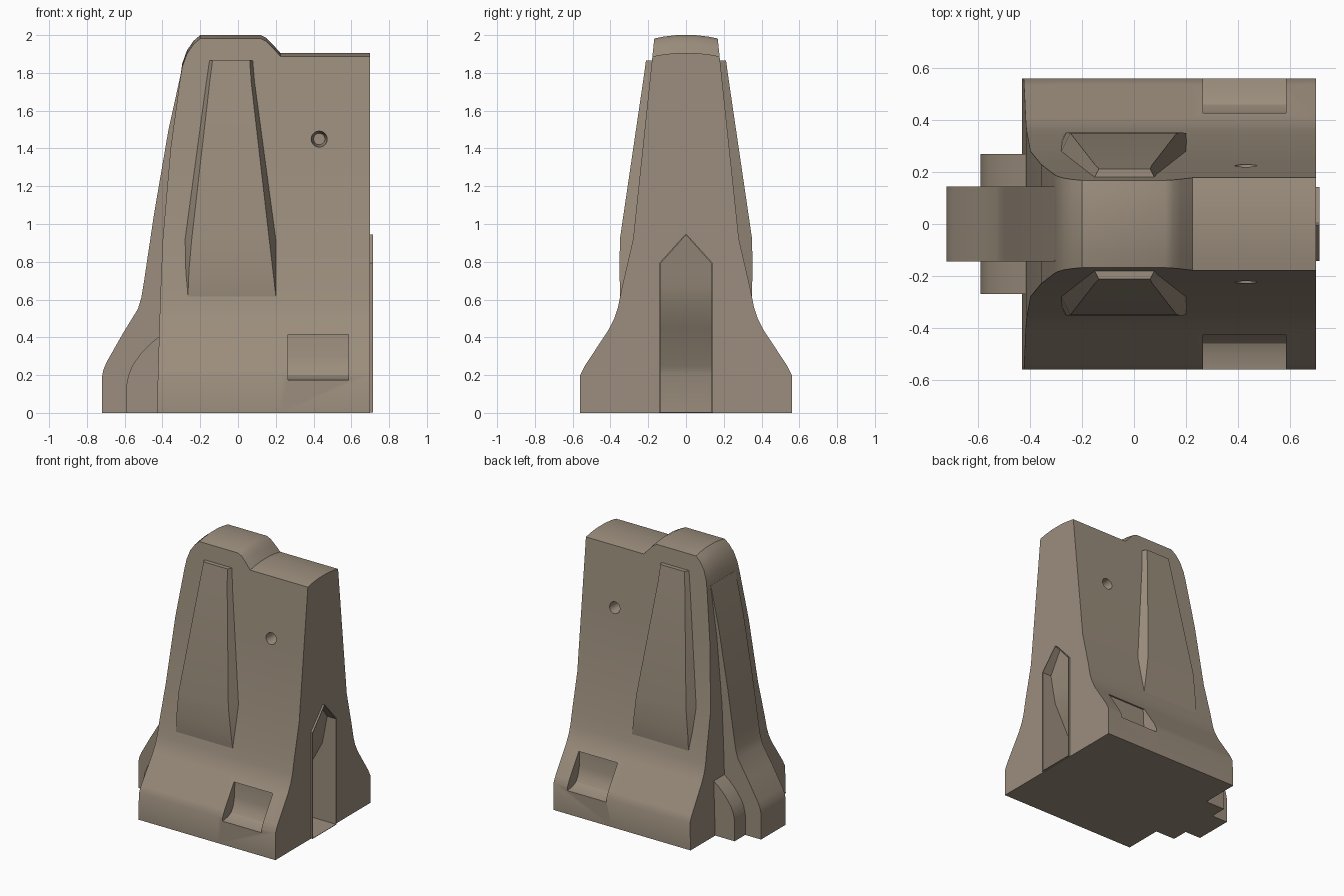
import bpy, bmesh, math

cube = bpy.data.objects.get("Cube")
if cube:
    bpy.data.objects.remove(cube, do_unlink=True)

concrete = bpy.data.materials.new("warm grey concrete")
concrete.use_nodes = True
COLOUR = (0.33, 0.27, 0.205, 1)
concrete.diffuse_color = COLOUR
concrete.node_tree.nodes["Principled BSDF"].inputs["Base Color"].default_value = COLOUR


def loft(name, rings):
    """Skin equal rings of points; mirrored points pair up to form the end caps."""
    bm = bmesh.new()
    rows = [[bm.verts.new(p) for p in ring] for ring in rings]
    n = len(rows[0])
    for a, b in zip(rows, rows[1:]):
        for i in range(n):
            j = (i + 1) % n
            bm.faces.new((a[i], a[j], b[j], b[i]))
    for row in (rows[0], rows[-1]):
        for i in range(n // 2 - 1):
            bm.faces.new((row[i], row[i + 1], row[n - 2 - i], row[n - 1 - i]))
    bmesh.ops.recalc_face_normals(bm, faces=bm.faces)
    mesh = bpy.data.meshes.new(name)
    bm.to_mesh(mesh)
    bm.free()
    mesh.materials.append(concrete)
    obj = bpy.data.objects.new(name, mesh)
    bpy.context.collection.objects.link(obj)
    return obj


def stack(name, levels):
    """Solid from rectangles (z, x0, x1, y0, y1) stacked upward."""
    return loft(name, [[(x0, y0, z), (x1, y0, z), (x1, y1, z), (x0, y1, z)]
                       for z, x0, x1, y0, y1 in levels])


def activate(obj):
    bpy.ops.object.select_all(action='DESELECT')
    obj.select_set(True)
    bpy.context.view_layer.objects.active = obj


def combine(target, tool, operation):
    mod = target.modifiers.new("cut", 'BOOLEAN')
    mod.operation, mod.object, mod.solver = operation, tool, 'EXACT'
    tool.hide_render = True
    activate(target)
    bpy.ops.object.modifier_apply(modifier=mod.name)
    bpy.data.objects.remove(tool, do_unlink=True)


def interp(table, z):
    for (z0, v0), (z1, v1) in zip(table, table[1:]):
        if z <= z1:
            return v0 + (v1 - v0) * (z - z0) / (z1 - z0)
    return table[-1][1]


# Half width and leaning end of the wall, by height
HALF = [(0, .56), (.2, .56), (.25, .535), (.44, .41), (.5, .38), (.56, .36),
        (.66, .34), (.92, .28), (2, .166)]
LEAN = [(0, -.43), (.6, -.412), (1, -.395), (1.4, -.357), (1.78, -.305), (2, -.27)]
# Top outline of the wall: x and height
TOP = [(-.305, 1.78), (-.295, 1.85), (-.27, 1.92), (-.235, 1.97), (-.2, 2), (.12, 2),
       (.15, 1.985), (.18, 1.955), (.225, 1.905), (.70, 1.905)]


def wall_ring(k, x, top):
    edge = top - .018
    side = [(interp(HALF, z), z) for z in [h[0] for h in HALF[:-1]] + [1.4, edge]]
    w = side[-1][0]
    crown = [(w * .7, top - .008), (w * .3, top)]
    half = side + crown
    pts = half + [(-y, z) for y, z in reversed(half)]
    return [(interp(LEAN, z) if k == 0 else x, y, z) for y, z in pts]


wall = loft("wall_body", [wall_ring(k, x, t) for k, (x, t) in enumerate(TOP)])

# Pointed joint socket with a thin raised rim on the +x end
combine(wall, stack("socket_rim", [
    (.002, .6, .714, -.142, .142), (.793, .6, .714, -.142, .142),
    (.945, .6, .714, -.004, .004)]), 'UNION')
SOCKET = [(.005, .41, .135), (.2, .41, .135), (.25, .425, .135), (.45, .53, .135),
          (.58, .6, .135), (.68, .62, .135), (.79, .64, .135), (.94, .665, .002)]
combine(wall, stack("socket_cutter", [(z, x, .8, -w, w) for z, x, w in SOCKET]),
        'DIFFERENCE')

for s, side in ((-1, "front"), (1, "back")):
    # Lifting notch with a scooped floor
    scoop = [(.172, .575), (.182, .5), (.2, .46), (.24, .435), (.3, .42), (.415, .415)]
    combine(wall, stack("notch_cutter", [
        (z, .265, .585, *sorted((s * y, s * .7))) for z, y in scoop]), 'DIFFERENCE')

    # Blind round hole
    bpy.ops.mesh.primitive_cone_add(vertices=24, radius1=.05, radius2=.03, depth=.2,
                                    location=(.43, s * .2, 1.45),
                                    rotation=(s * math.pi / 2, 0, 0))
    hole = bpy.context.object
    hole.scale = (1, 1, 1)
    hole.data.materials.append(concrete)
    # the wide end faces outward
    hole.rotation_euler.x = s * math.pi / 2
    combine(wall, hole, 'DIFFERENCE')

    # Tapered buttress standing proud of the wall side
    levels = [(.5, -.27, .22, .33), (.62, -.265, .2, .349), (.75, -.26, .185, .352),
              (.92, -.245, .165, .35), (1.75, -.15, .07, .228), (1.865, -.135, .062, .212)]
    loft(side + "_buttress", [
        [(a - .05, s * (y - .1), z), (a, s * y, z), (b, s * y, z), (b + .05, s * (y - .1), z)]
        for z, a, b, y in levels])

# Joint tongue and its two flanking shoulders on the -x end
TONGUE = [(0, -.72), (.19, -.72), (.23, -.712), (.27, -.695), (.42, -.61), (.55, -.53),
          (.61, -.512), (.7, -.497), (1.05, -.445), (1.5, -.368), (1.78, -.306)]
stack("joint_tongue", [(z, x, -.2, -.145, .145) for z, x in TONGUE])
SHOULDER = [(0, -.59), (.15, -.59), (.2, -.58), (.25, -.56), (.32, -.51),
            (.37, -.46), (.41, -.41)]
stack("joint_shoulders", [(z, x, -.3, -.27, .27) for z, x in SHOULDER])

# Soft shading with crisp edges
for obj in list(bpy.context.scene.objects):
    if obj.type == 'MESH' and concrete.name in obj.data.materials:
        activate(obj)
        bpy.ops.object.shade_smooth_by_angle(angle=math.radians(28))
